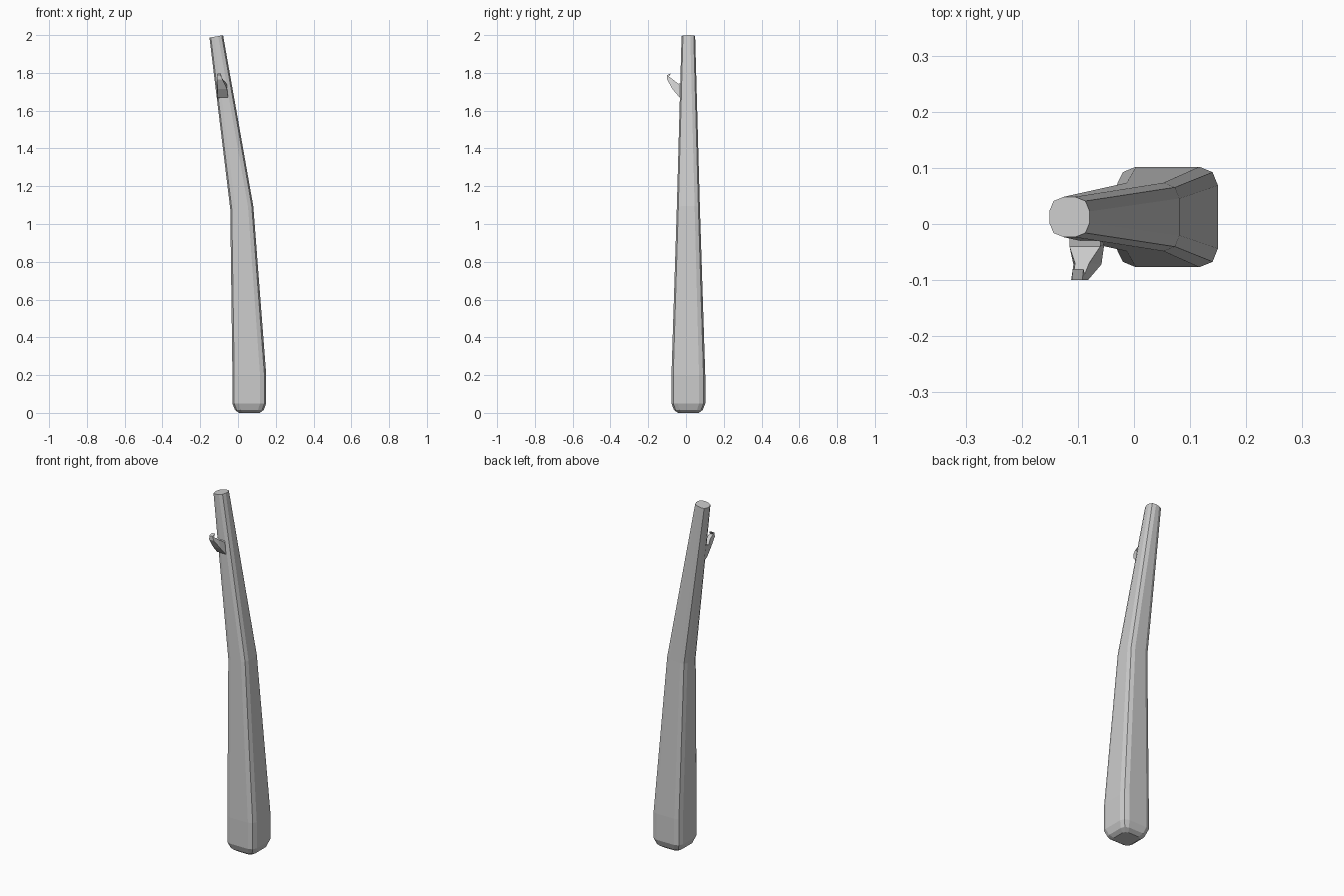
import bpy, bmesh

if "Cube" in bpy.data.objects:
    bpy.data.objects.remove(bpy.data.objects["Cube"], do_unlink=True)

grey = bpy.data.materials.new("pale_grey")
grey.use_nodes = True
grey.diffuse_color = (0.6, 0.6, 0.6, 1)
grey.node_tree.nodes["Principled BSDF"].inputs["Base Color"].default_value = (0.6, 0.6, 0.6, 1)


def loft(name, rings):
    """Skin matching rings of points and cap both ends."""
    bm = bmesh.new()
    loops = [[bm.verts.new(p) for p in ring] for ring in rings]
    n = len(loops[0])
    for a, b in zip(loops, loops[1:]):
        for i in range(n):
            j = (i + 1) % n
            bm.faces.new((a[i], a[j], b[j], b[i]))
    bm.faces.new(loops[0][::-1])
    bm.faces.new(loops[-1])
    bmesh.ops.recalc_face_normals(bm, faces=bm.faces)
    mesh = bpy.data.meshes.new(name)
    bm.to_mesh(mesh)
    bm.free()
    mesh.materials.append(grey)
    obj = bpy.data.objects.new(name, mesh)
    bpy.context.collection.objects.link(obj)
    return obj


def rounded_square(z, cx, half, cut, tilt=0.0, cy=0.0125):
    """Square ring with each corner rounded by two facets."""
    inner, mid = half - cut, half - cut * 0.29
    corner = [(half, inner), (mid, mid), (inner, half)]
    points = []
    for _ in range(4):
        points += corner
        corner = [(-y, x) for x, y in corner]
    return [(cx + x, cy + y, z + tilt * x) for x, y in points]


# Tapering shaft with a bend halfway up: height, centre x, half width, corner, tilt
shaft = [
    (0.0, 0.06, 0.055, 0.022, 0),
    (0.015, 0.06, 0.076, 0.03, 0),
    (0.05, 0.06, 0.0895, 0.033, 0),
    (0.2, 0.06, 0.0895, 0.033, 0),
    (1.087, 0.02, 0.061, 0.028, 0.12),
    (1.993, -0.115, 0.036, 0.026, 0.18),
]
loft("bent_shaft", [rounded_square(*s) for s in shaft])


def spur_ring(y_low, z_low, y_up, z_up, low, up):
    return [(low[0], y_low, z_low), (low[1], y_low, z_low),
            (up[1], y_up, z_up), (up[0], y_up, z_up)]


# Small upturned spur near the tip
loft("spur", [
    spur_ring(-0.01, 1.66, -0.01, 1.75, (-0.108, -0.055), (-0.115, -0.06)),
    spur_ring(-0.036, 1.672, -0.04, 1.742, (-0.108, -0.053), (-0.115, -0.06)),
    spur_ring(-0.072, 1.715, -0.07, 1.765, (-0.108, -0.058), (-0.105, -0.08)),
    spur_ring(-0.1, 1.765, -0.09, 1.78, (-0.112, -0.082), (-0.108, -0.088)),
    spur_ring(-0.1, 1.788, -0.08, 1.797, (-0.111, -0.092), (-0.109, -0.09)),
])
